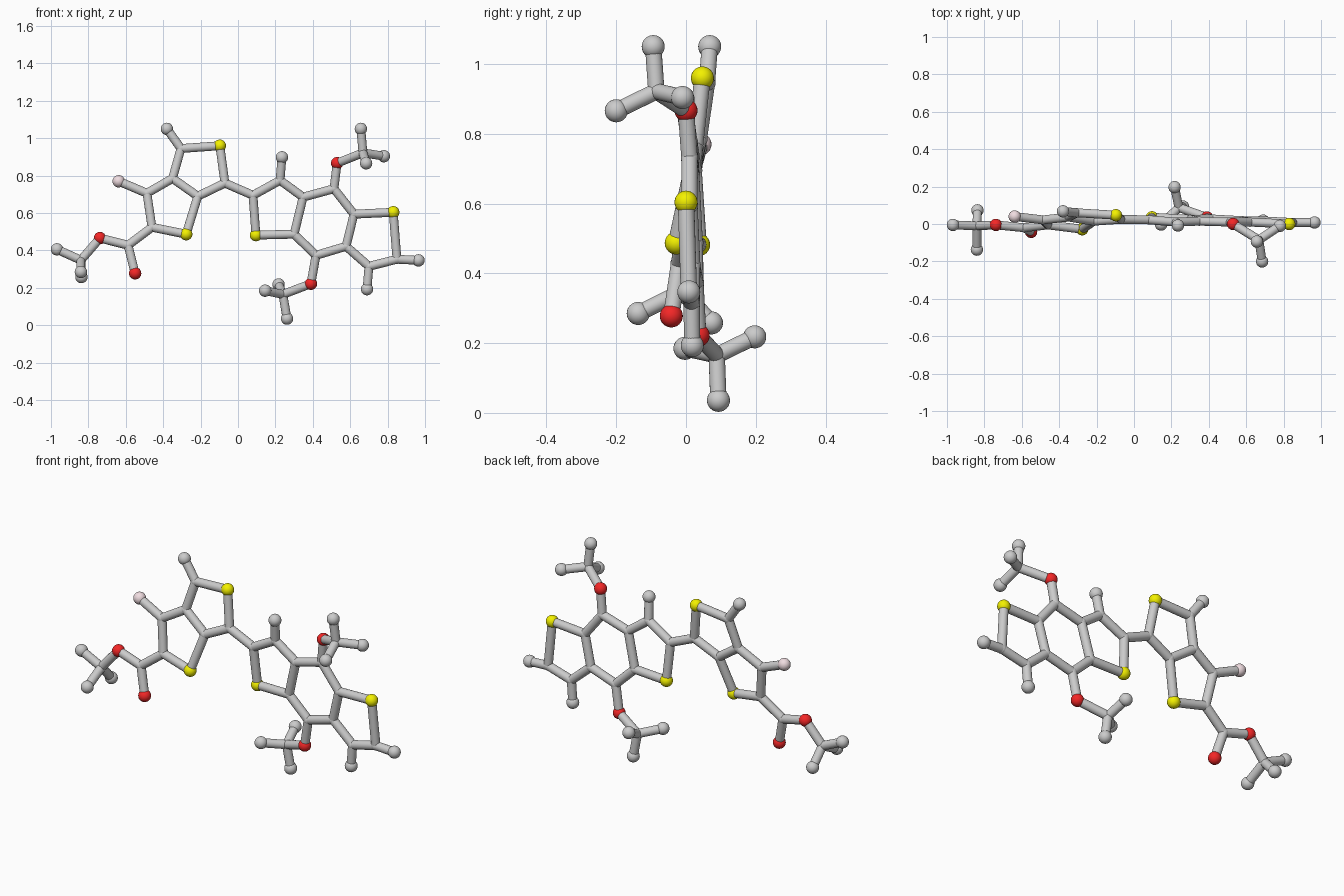
import bpy, bmesh
from mathutils import Vector, Matrix

if "Cube" in bpy.data.objects:
    bpy.data.objects.remove(bpy.data.objects["Cube"])

ATOM_R, BOND_R = 0.033, 0.0235

def material(name, rgb):
    m = bpy.data.materials.new(name)
    m.diffuse_color = (*rgb, 1)
    m.use_nodes = True
    m.node_tree.nodes["Principled BSDF"].inputs["Base Color"].default_value = m.diffuse_color
    return m

MATS = {
    "s": ("yellow_ball", material("yellow", (0.9, 0.88, 0.0))),
    "o": ("red_ball", material("red", (0.9, 0.02, 0.02))),
    "f": ("pink_ball", material("pink", (0.87, 0.72, 0.75))),
    "h": ("end_ball", None),
}

def finish(name, bm, mat=None):
    me = bpy.data.meshes.new(name)
    bm.to_mesh(me)
    bm.free()
    me.shade_smooth()
    ob = bpy.data.objects.new(name, me)
    bpy.context.collection.objects.link(ob)
    if mat:
        me.materials.append(mat)

def ball(bm, p, r):
    bmesh.ops.create_uvsphere(bm, u_segments=24, v_segments=16, radius=r,
                              matrix=Matrix.Translation(p))

def stick(bm, a, b):
    d = b - a
    rot = d.to_track_quat('Z', 'Y').to_matrix().to_4x4()
    bmesh.ops.create_cone(bm, cap_ends=False, segments=20, radius1=BOND_R, radius2=BOND_R,
                          depth=d.length, matrix=Matrix.Translation((a + b) / 2) @ rot)

def fragment(name, atoms, chains):
    # sticks follow each chain; plain joints get stick-sized rounding
    pos = {k: Vector(v) for k, v in atoms.items()}
    bm = bmesh.new()
    for chain in chains:
        keys = chain.split()
        for a, b in zip(keys, keys[1:]):
            stick(bm, pos[a], pos[b])
    for k, p in pos.items():
        if k[0] == "c":
            ball(bm, p, BOND_R * 1.06)
    finish(name + "_sticks", bm)
    for k, p in pos.items():
        if k[0] in MATS:
            part, mat = MATS[k[0]]
            bm = bmesh.new()
            ball(bm, p, ATOM_R)
            finish(f"{name}_{part}_{k}", bm, mat)

# left pair of fused five-sided rings
fragment("left_rings", {
    "h1": (-.38, .068, 1.05), "c1": (-.305, .06, .945), "s1": (-.097, .047, .96),
    "c2": (-.07, .025, .76), "c3": (-.215, .015, .69), "c4": (-.35, .037, .785),
    "c5": (-.487, .022, .706), "f1": (-.638, .04, .77), "c6": (-.46, -.005, .524),
    "s2": (-.277, -.028, .487), "c7": (-.588, -.02, .428), "c9": (.08, .022, .695),
}, ["h1 c1 s1 c2 c3 c4 c1", "c4 c5 c6 s2 c3", "c5 f1", "c6 c7", "c2 c9"])

# branch at the lower left
fragment("left_branch", {
    "c7": (-.588, -.02, .428), "o1": (-.55, -.042, .278), "o2": (-.738, -.005, .466),
    "c8": (-.84, -.01, .348), "h2": (-.968, -.005, .406),
    "h3": (-.84, -.137, .285), "h4": (-.837, .073, .258),
}, ["o1 c7 o2 c8 h2", "h3 c8 h4"])

# right set of three fused rings
fragment("right_rings", {
    "c9": (.08, .022, .695), "s3": (.096, .036, .482), "c10": (.225, .01, .775),
    "h5": (.235, -.008, .898), "c11": (.348, .015, .685), "c12": (.3, .025, .487),
    "c13": (.513, .01, .73), "c14": (.62, .01, .594), "c15": (.578, .018, .422),
    "c16": (.417, .027, .374), "s4": (.83, 0, .604), "c18": (.85, .008, .353),
    "h6": (.965, .008, .347), "c19": (.7, .016, .315), "h7": (.69, .018, .193),
}, ["c9 c10 c11 c12 s3 c9", "c10 h5", "c11 c13 c14 c15 c16 c12",
    "c14 s4 c18 c19 c15", "c18 h6", "c19 h7"])

# upper and lower side branches of the middle ring
fragment("upper_branch", {
    "c13": (.513, .01, .73), "o3": (.53, 0, .867), "c17": (.668, -.085, .922),
    "h8": (.657, -.094, 1.05), "h9": (.78, -.01, .904), "h10": (.685, -.2, .866),
}, ["c13 o3 c17 h8", "h9 c17 h10"])
fragment("lower_branch", {
    "c16": (.417, .027, .374), "o4": (.39, .035, .222), "c20": (.24, .088, .165),
    "h11": (.262, .093, .036), "h12": (.145, -.003, .185), "h13": (.217, .197, .218),
}, ["c16 o4 c20 h11", "h12 c20 h13"])
